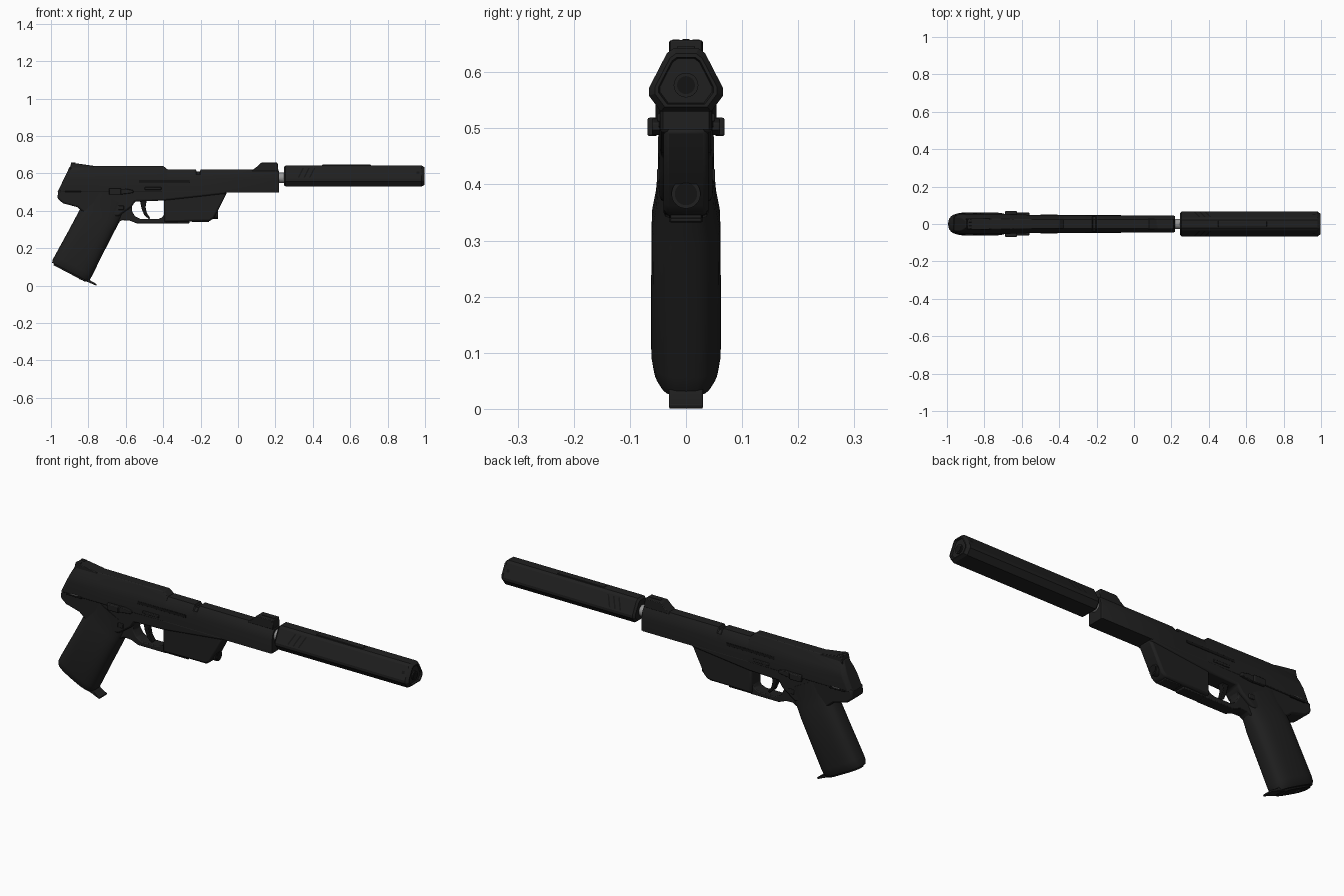
import bpy, bmesh, math
from mathutils import Vector

if "Cube" in bpy.data.objects:
    bpy.data.objects.remove(bpy.data.objects["Cube"], do_unlink=True)


def material(name, value):
    m = bpy.data.materials.new(name)
    m.use_nodes = True
    colour = (value, value, value, 1)
    m.diffuse_color = colour
    m.node_tree.nodes["Principled BSDF"].inputs["Base Color"].default_value = colour
    return m


BLACK = material("matte black", 0.014)
DARK = material("deep black", 0.007)
STEEL = material("bare steel", 0.3)


def finish(name, bm, mat, bevel=0.0, angle=35):
    bmesh.ops.recalc_face_normals(bm, faces=bm.faces)
    me = bpy.data.meshes.new(name)
    bm.to_mesh(me)
    bm.free()
    ob = bpy.data.objects.new(name, me)
    bpy.context.collection.objects.link(ob)
    me.materials.append(mat)
    bpy.ops.object.select_all(action='DESELECT')
    ob.select_set(True)
    bpy.context.view_layer.objects.active = ob
    bpy.ops.object.shade_smooth_by_angle(angle=math.radians(angle))
    if bevel:
        mod = ob.modifiers.new("Bevel", 'BEVEL')
        mod.width, mod.segments = bevel, 2
        mod.limit_method = 'ANGLE'
    return ob


def prism(name, pts, half, mat=BLACK, bevel=0.004, y=0.0):
    """Side outline (x, z) extruded across y."""
    bm = bmesh.new()
    face = bm.faces.new([bm.verts.new((x, y - half, z)) for x, z in pts])
    out = bmesh.ops.extrude_face_region(bm, geom=[face])
    moved = [v for v in out["geom"] if isinstance(v, bmesh.types.BMVert)]
    bmesh.ops.translate(bm, verts=moved, vec=(0, 2 * half, 0))
    return finish(name, bm, mat, bevel)


def box(name, x0, x1, z0, z1, half, mat=BLACK, bevel=0.003, y=0.0):
    return prism(name, [(x0, z0), (x1, z0), (x1, z1), (x0, z1)], half, mat, bevel, y)


def loft(name, rings, mat=BLACK, bevel=0.0, angle=35):
    """Skin closed rings of equal length and cap both ends."""
    bm = bmesh.new()
    vs = [[bm.verts.new(p) for p in r] for r in rings]
    n = len(vs[0])
    for a, b in zip(vs, vs[1:]):
        for i in range(n):
            bm.faces.new((a[i], a[(i + 1) % n], b[(i + 1) % n], b[i]))
    bm.faces.new(vs[0])
    bm.faces.new(vs[-1])
    return finish(name, bm, mat, bevel, angle)


def rod(name, x0, x1, z, r, mat, y=0.0, steps=24):
    ring = [(r * math.cos(2 * math.pi * i / steps), r * math.sin(2 * math.pi * i / steps))
            for i in range(steps)]
    return loft(name, [[(x, y + a, z + b) for a, b in ring] for x in (x0, x1)], mat)


def slide_ring(x, w, bottom, top, lean=0.0):
    half = [(w, bottom), (w, 0.565), (w * 0.85, 0.595), (w * 0.5, top)]
    pts = half + [(-y, z) for y, z in reversed(half)]
    return [(x + lean * (z - bottom), y, z) for y, z in pts]


# Slide: sloped rear, stepped top, slim front with a small notch
loft("rear_slide", [slide_ring(-0.965, 0.036, 0.5, 0.636, 0.48),
                    slide_ring(-0.94, 0.053, 0.5, 0.64, 0.4),
                    slide_ring(-0.72, 0.054, 0.5, 0.64),
                    slide_ring(-0.53, 0.048, 0.5, 0.64),
                    slide_ring(-0.40, 0.047, 0.5, 0.64),
                    slide_ring(-0.375, 0.046, 0.5, 0.62)], bevel=0.003)
loft("front_slide", [slide_ring(x, w, 0.498, t) for x, w, t in
                     [(-0.38, 0.046, 0.62), (-0.225, 0.046, 0.62), (-0.22, 0.046, 0.609),
                      (-0.205, 0.046, 0.609), (-0.20, 0.046, 0.62), (0.21, 0.046, 0.62),
                      (0.22, 0.041, 0.612)]])

# Frame under the slide, running back to the tang
prism("frame", [(-0.962, 0.51), (-0.965, 0.465), (-0.935, 0.44), (-0.86, 0.42), (-0.8, 0.37),
                (-0.64, 0.37), (-0.57, 0.42), (-0.55, 0.45), (-0.39, 0.455),
                (-0.06, 0.492), (-0.06, 0.51)], 0.047, bevel=0.012)

# Grip: rounded sections along a raked axis
AXIS, ACROSS = Vector((0.464, 0, 0.886)), Vector((0.886, 0, -0.464))
BASE = Vector((-0.898, 0, 0.072))


def grip_ring(s, a, b, steps=32):
    pts = []
    for i in range(steps):
        t = 2 * math.pi * i / steps
        c, d = math.cos(t), math.sin(t)
        u = math.copysign(abs(c) ** 0.65, c) * a
        v = math.copysign(abs(d) ** 0.65, d) * b
        pts.append(BASE + AXIS * s + ACROSS * u + Vector((0, v, 0)))
    return pts


loft("grip", [grip_ring(*r) for r in
              [(0, 0.108, 0.05), (0.015, 0.113, 0.058), (0.04, 0.113, 0.062), (0.18, 0.11, 0.062),
               (0.3, 0.109, 0.061), (0.34, 0.109, 0.054), (0.39, 0.11, 0.05), (0.45, 0.106, 0.05)]])
loft("magazine_base", [grip_ring(-0.008, 0.095, 0.038), grip_ring(0.01, 0.1, 0.04)], DARK)
prism("magazine_toe", [(-0.86, 0.055), (-0.85, 0.035), (-0.80, 0.018), (-0.758, 0.0),
                       (-0.755, 0.008), (-0.79, 0.028), (-0.81, 0.055)], 0.03, bevel=0.002)
box("base_insert", -0.93, -0.91, 0.078, 0.084, 0.015, STEEL, 0)

# Trigger guard and trigger
prism("trigger_guard", [(-0.68, 0.44), (-0.645, 0.335), (-0.62, 0.35), (-0.58, 0.348),
                        (-0.54, 0.332), (-0.38, 0.332), (-0.38, 0.46), (-0.392, 0.44),
                        (-0.392, 0.385), (-0.405, 0.365), (-0.43, 0.355), (-0.52, 0.355),
                        (-0.55, 0.37), (-0.568, 0.4), (-0.565, 0.43), (-0.55, 0.455)], 0.03)
prism("trigger", [(-0.525, 0.46), (-0.515, 0.41), (-0.50, 0.375), (-0.475, 0.355),
                  (-0.47, 0.362), (-0.488, 0.39), (-0.494, 0.42), (-0.488, 0.46)],
      0.014, DARK, 0.003)

# Block ahead of the guard, with its round lens
prism("front_block", [(-0.395, 0.5), (-0.395, 0.34), (-0.15, 0.345), (-0.128, 0.362),
                      (-0.057, 0.5)], 0.04, bevel=0.01)
box("block_rail", -0.385, -0.26, 0.333, 0.36, 0.028)
box("block_rail_front", -0.245, -0.155, 0.339, 0.36, 0.028)
rod("lens_ring", -0.16, -0.108, 0.383, 0.026, BLACK)
rod("lens", -0.16, -0.106, 0.383, 0.02, DARK)

# Sights
prism("rear_sight", [(-0.90, 0.62), (-0.892, 0.657), (-0.86, 0.653), (-0.77, 0.64), (-0.77, 0.62)],
      0.03, bevel=0.003)
for side in (-1, 1):
    box("rear_sight_post", -0.893, -0.868, 0.645, 0.658, 0.009, y=side * 0.018)
prism("front_sight", [(0.07, 0.612), (0.10, 0.635), (0.122, 0.657), (0.212, 0.657), (0.216, 0.612)],
      0.028, bevel=0.003)
box("front_sight_blade", 0.14, 0.208, 0.65, 0.659, 0.006, bevel=0)

# Controls and panels repeated on both sides
for side, label in ((-1, "right"), (1, "left")):
    prism(label + "_safety_lever", [(-0.69, 0.492), (-0.68, 0.515), (-0.6, 0.518),
                                    (-0.56, 0.51), (-0.56, 0.496), (-0.62, 0.488)],
          0.009, bevel=0.003, y=side * 0.052)
    box(label + "_safety_pad", -0.69, -0.625, 0.486, 0.519, 0.009, bevel=0.004, y=side * 0.06)
    box(label + "_slide_stop", -0.5, -0.41, 0.512, 0.526, 0.004, y=side * 0.048)
    box(label + "_slide_panel", -0.53, -0.26, 0.552, 0.566, 0.003, DARK, 0.001, y=side * 0.0455)
    box(label + "_tang_slot", -0.925, -0.84, 0.495, 0.505, 0.004, DARK, 0.001, y=side * 0.051)
    box(label + "_tang_insert", -0.90, -0.86, 0.505, 0.507, 0.004, STEEL, 0, y=side * 0.053)
    box(label + "_release_button", -0.64, -0.61, 0.405, 0.428, 0.006, y=side * 0.046)

# Threaded neck
rod("barrel_neck", 0.2, 0.27, 0.577, 0.028, STEEL)

# Suppressor: three-sided tube with blunted corners and a sunken muzzle
CORE = 0.58
HALF = [(0.045, 0.53), (0.066, 0.558), (0.066, 0.572), (0.034, 0.634), (0.022, 0.643)]
SECTION = HALF + [(-y, z) for y, z in reversed(HALF)]


def tube_ring(x, k):
    return [(x, y * k, CORE + (z - CORE) * k) for y, z in SECTION]


loft("suppressor", [tube_ring(x, k) for x, k in
                    [(0.245, 0.85), (0.255, 1), (0.982, 1), (0.997, 0.84),
                     (0.997, 0.74), (0.988, 0.70)]], angle=25)
rod("muzzle_ring", 0.98, 0.994, 0.577, 0.022, BLACK)
rod("muzzle_bore", 0.98, 0.996, 0.577, 0.016, DARK)
box("suppressor_top_strip", 0.45, 0.71, 0.64, 0.647, 0.016, bevel=0.002)


# Slanted grooves lying on the upper flanks
def flank(x, t, side, lift=0.0008):
    (y0, z0), (y1, z1) = HALF[2], HALF[3]
    return (x, side * (y0 + (y1 - y0) * t + lift), z0 + (z1 - z0) * t + lift)


bm = bmesh.new()
for side in (-1, 1):
    for i in range(3):
        x = 0.32 + i * 0.03
        quad = [(x, 0.1), (x + 0.008, 0.1), (x + 0.033, 0.9), (x + 0.025, 0.9)]
        bm.faces.new([bm.verts.new(flank(a, t, side)) for a, t in quad])
    quad = [(0.955, 0.4), (0.97, 0.4), (0.97, 0.6), (0.955, 0.6)]
    bm.faces.new([bm.verts.new(flank(a, t, side)) for a, t in quad])
finish("suppressor_grooves", bm, DARK)
